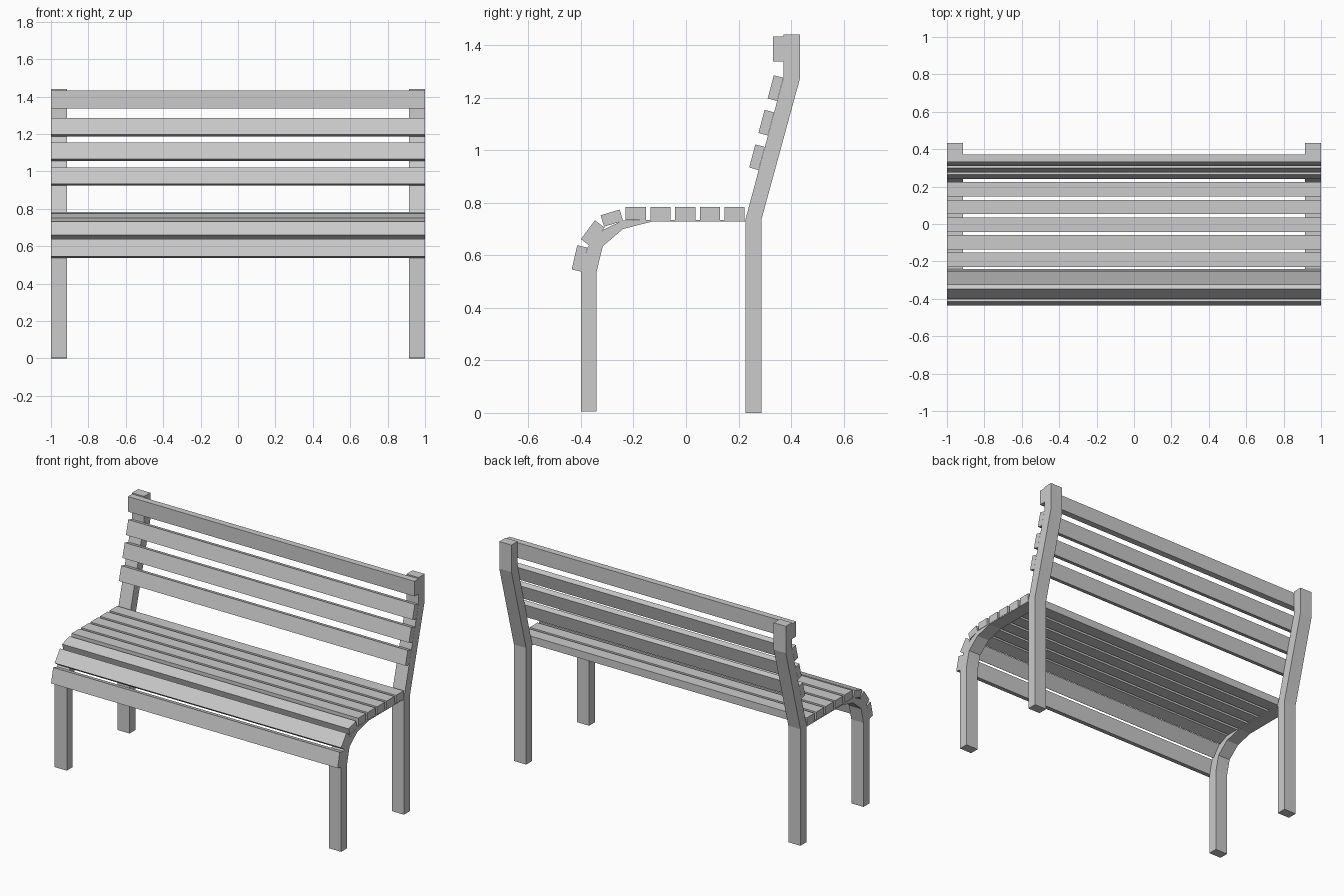
import bpy, bmesh
from mathutils import Vector

if "Cube" in bpy.data.objects:
    bpy.data.objects.remove(bpy.data.objects["Cube"])


def extrude_profile(name, pts, x0, x1):
    """Extrude a (y, z) outline along x from x0 to x1."""
    bm = bmesh.new()
    face = bm.faces.new([bm.verts.new((x0, y, z)) for y, z in pts])
    res = bmesh.ops.extrude_face_region(bm, geom=[face])
    moved = [v for v in res["geom"] if isinstance(v, bmesh.types.BMVert)]
    bmesh.ops.translate(bm, verts=moved, vec=(x1 - x0, 0, 0))
    bmesh.ops.recalc_face_normals(bm, faces=bm.faces)
    mesh = bpy.data.meshes.new(name)
    bm.to_mesh(mesh)
    bm.free()
    ob = bpy.data.objects.new(name, mesh)
    bpy.context.collection.objects.link(ob)
    return ob


def slat(name, a, b, thick):
    """Full-width board; a to b is its exposed edge, thickness goes to the right of a->b."""
    a, b = Vector(a), Vector(b)
    d = (b - a).normalized()
    n = Vector((d.y, -d.x)) * thick
    extrude_profile(name, [a, b, b + n, a + n], -1, 1)


# Frame outlines seen from the side
front_frame = [(-.40, .005), (-.40, .537), (-.374, .632), (-.315, .697), (-.24, .733),
               (.226, .735), (.226, .728), (-.13, .728), (-.24, .70), (-.317, .634),
               (-.341, .535), (-.341, .005)]
back_frame = [(.226, 0), (.226, .735), (.372, 1.28), (.372, 1.44), (.433, 1.44),
              (.433, 1.27), (.287, .735), (.287, 0)]

# Side frames, left and right
for side, label in ((-1, "left"), (1, "right")):
    extrude_profile("front_leg_" + label, front_frame, side, side * .915)
    extrude_profile("back_leg_" + label, back_frame, side, side * .915)

# Flat seat slats
for i in range(5):
    y = -.191 + i * .094
    slat(f"seat_slat_{i + 1}", (y - .0385, .783), (y + .0385, .783), .048)

# Curved front edge slats
slat("front_edge_slat_1", (-.325, .752), (-.2525, .774), .045)
slat("front_edge_slat_2", (-.40, .661), (-.347, .733), .046)
slat("front_edge_slat_3", (-.435, .546), (-.414, .638), .039)

# Sloping backrest slats
for i in range(3):
    dy, dz = .0352 * i, .1315 * i
    slat(f"back_slat_{i + 1}", (.2405 + dy, .934 + dz), (.264 + dy, 1.022 + dz), .037)

# Upright top slat
slat("top_back_slat", (.331, 1.337), (.331, 1.432), .041)
